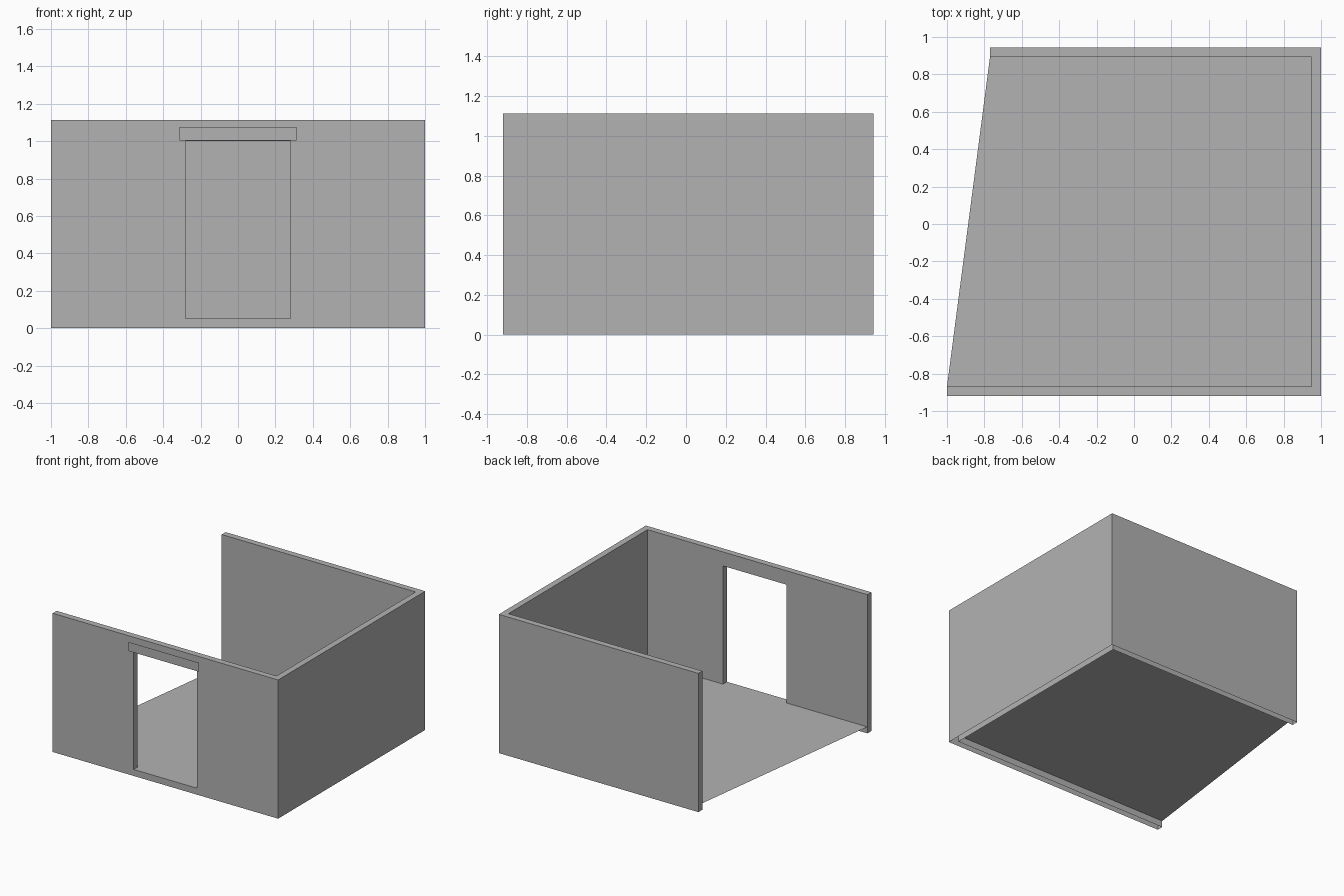
import bpy
import bmesh
from mathutils import Vector

cube = bpy.data.objects.get("Cube")
if cube:
    bpy.data.objects.remove(cube, do_unlink=True)

# Main dimensions
FRONT, BACK, RIGHT = -0.92, 0.943, 1.0
FRONT_END, BACK_END = -1.0, -0.77
WALL, HEIGHT, FLOOR_Z = 0.05, 1.112, 0.052
DOOR_HALF, DOOR_TOP = 0.281, 1.0

# Single plaster colour
grey = bpy.data.materials.new("plain_grey")
grey.use_nodes = True
colour = (0.448, 0.448, 0.448, 1)
grey.diffuse_color = colour
grey.node_tree.nodes["Principled BSDF"].inputs["Base Color"].default_value = colour


def add_object(name, bm):
    mesh = bpy.data.meshes.new(name)
    bm.to_mesh(mesh)
    bm.free()
    mesh.materials.append(grey)
    obj = bpy.data.objects.new(name, mesh)
    bpy.context.collection.objects.link(obj)
    return obj


def add_panel(name, corners):
    bm = bmesh.new()
    bm.faces.new([bm.verts.new(c) for c in corners])
    return add_object(name, bm)


# Walls: a U-shaped strip raised to full height
outer = [(FRONT_END, FRONT), (RIGHT, FRONT), (RIGHT, BACK), (BACK_END, BACK)]
inner = [(FRONT_END, FRONT + WALL), (RIGHT - WALL, FRONT + WALL),
         (RIGHT - WALL, BACK - WALL), (BACK_END, BACK - WALL)]
bm = bmesh.new()
a = [bm.verts.new((x, y, 0)) for x, y in outer]
b = [bm.verts.new((x, y, 0)) for x, y in inner]
strip = [bm.faces.new((a[i], a[i + 1], b[i + 1], b[i])) for i in range(3)]
raised = bmesh.ops.extrude_face_region(bm, geom=strip)["geom"]
bmesh.ops.translate(bm, vec=(0, 0, HEIGHT),
                    verts=[g for g in raised if isinstance(g, bmesh.types.BMVert)])

# Doorway: slice around the opening, remove both skins and line the gap
for point, normal in (((-DOOR_HALF, 0, 0), (1, 0, 0)), ((DOOR_HALF, 0, 0), (1, 0, 0)),
                      ((0, 0, FLOOR_Z), (0, 0, 1)), ((0, 0, DOOR_TOP), (0, 0, 1))):
    bmesh.ops.bisect_plane(bm, geom=bm.verts[:] + bm.edges[:] + bm.faces[:],
                           plane_co=Vector(point), plane_no=Vector(normal))
opening = []
for f in bm.faces:
    c = f.calc_center_median()
    if abs(c.x) < DOOR_HALF and c.y < 0 and FLOOR_Z < c.z < DOOR_TOP:
        opening.append(f)
bmesh.ops.delete(bm, geom=opening, context="FACES")
rim = [e for e in bm.edges if e.is_boundary and all(v.co.z > 0.01 for v in e.verts)]
bmesh.ops.bridge_loops(bm, edges=rim)
bmesh.ops.recalc_face_normals(bm, faces=bm.faces[:])

# The walls are open underneath
underside = [f for f in bm.faces if all(v.co.z < 0.001 for v in f.verts)]
bmesh.ops.delete(bm, geom=underside, context="FACES")
add_object("walls", bm)

# Floor between the inner wall faces
add_panel("floor", [(x, y, FLOOR_Z) for x, y in inner])

# Flat lintel board just in front of the doorway
add_panel("door_lintel", [(x, -0.943, z) for x, z in
                          ((-0.313, 1.003), (0.313, 1.003), (0.313, 1.075), (-0.313, 1.075))])
